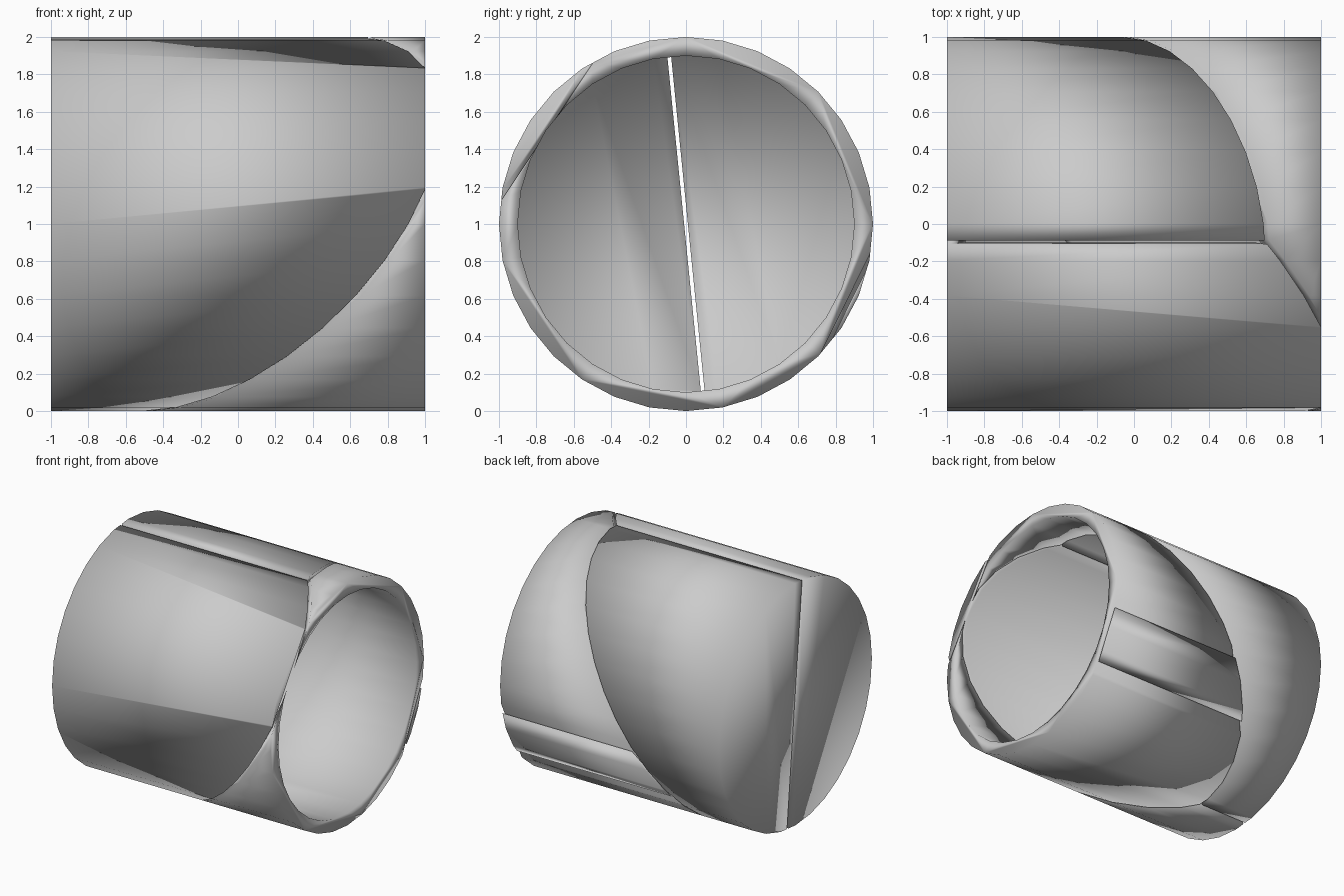
import bpy, bmesh, math
from mathutils import Vector, Matrix

if "Cube" in bpy.data.objects:
    bpy.data.objects.remove(bpy.data.objects["Cube"])

SIDES, GAP = 32, 0.01
CENTRE = Vector((0, 0, 1))


def make_object(name, bm):
    bmesh.ops.recalc_face_normals(bm, faces=bm.faces)
    for f in bm.faces:
        f.smooth = True
    mesh = bpy.data.meshes.new(name)
    bm.to_mesh(mesh)
    bm.free()
    ob = bpy.data.objects.new(name, mesh)
    bpy.context.collection.objects.link(ob)
    return ob


def drum(radius, x0, x1):
    """Closed cylinder lying along x."""
    bm = bmesh.new()
    turn = (Matrix.Translation(((x0 + x1) / 2, 0, 1))
            @ Matrix.Rotation(math.pi / 2, 4, 'Y'))
    bmesh.ops.create_cone(bm, cap_ends=True, segments=SIDES, radius1=radius,
                          radius2=radius, depth=x1 - x0, matrix=turn)
    return bm


def keep(bm, normal, dist):
    """Keep the side of a plane where normal . p < dist, and cap the cut."""
    n = Vector(normal)
    length = n.length
    n.normalize()
    d = dist / length - GAP
    geom = bm.verts[:] + bm.edges[:] + bm.faces[:]
    cut = bmesh.ops.bisect_plane(bm, geom=geom, plane_co=CENTRE + n * d,
                                 plane_no=n, clear_outer=True, dist=1e-5)
    edges = [e for e in cut['geom_cut'] if isinstance(e, bmesh.types.BMEdge)]
    if edges:
        bmesh.ops.holes_fill(bm, edges=edges, sides=0)


# Cutting planes: lengthwise slit, two slanted seams, grazing lens cut
slit = ((0, 1, 0.1), 0)
front_seam = ((1, 0.85, -0.565), 0.075)
back_seam = ((1, 0.12, -0.635), 0.07)
lens = ((0, 0.895, -0.445), 0.962)


def flip(plane):
    return (tuple(-c for c in plane[0]), -plane[1])


parts = {
    "front_shell": [slit, front_seam],
    "back_shell": [flip(slit), back_seam],
    "end_ring": [flip(front_seam), flip(back_seam), lens],
    "ring_sliver": [flip(front_seam), flip(back_seam), flip(lens)],
}

# Bore, used as the cutter for every piece except the thin sliver
bore = make_object("bore_cutter", drum(0.9, -0.9, 1.5))
bore.hide_render = True

for name, planes in parts.items():
    bm = drum(1, -1, 1)
    for normal, dist in planes:
        keep(bm, normal, dist)
    ob = make_object(name, bm)
    if name != "ring_sliver":
        mod = ob.modifiers.new("bore", 'BOOLEAN')
        mod.operation = 'DIFFERENCE'
        mod.solver = 'EXACT'
        mod.object = bore
        bpy.context.view_layer.objects.active = ob
        bpy.ops.object.modifier_apply(modifier="bore")

bpy.data.objects.remove(bore)
